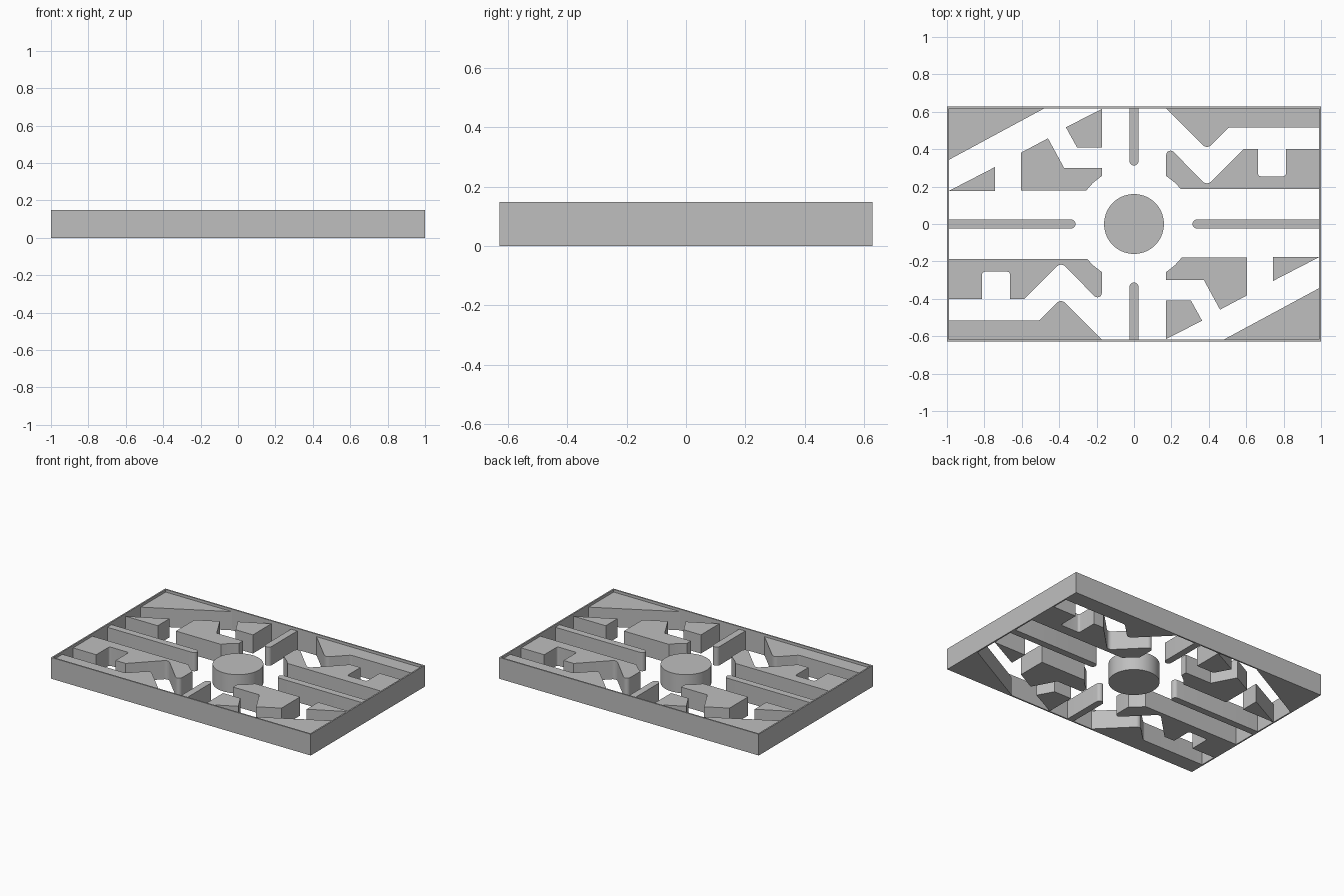
import bpy, bmesh, math
from mathutils import Vector

if "Cube" in bpy.data.objects:
    bpy.data.objects.remove(bpy.data.objects["Cube"])

HX, HY, H = 1.0, 0.628, 0.148      # outer half sizes and frame height
WX, WY = HX - 0.01, HY - 0.01      # inner faces of the wall
TOP = 0.13                         # top of the inner blocks

grey = bpy.data.materials.new("plain grey")
grey.use_nodes = True
colour = (0.52, 0.52, 0.52, 1)
grey.diffuse_color = colour
grey.node_tree.nodes["Principled BSDF"].inputs["Base Color"].default_value = colour


def finish(name, bm):
    bmesh.ops.recalc_face_normals(bm, faces=bm.faces)
    mesh = bpy.data.meshes.new(name)
    bm.to_mesh(mesh)
    bm.free()
    mesh.materials.append(grey)
    ob = bpy.data.objects.new(name, mesh)
    bpy.context.collection.objects.link(ob)
    bpy.ops.object.select_all(action='DESELECT')
    ob.select_set(True)
    bpy.context.view_layer.objects.active = ob
    bpy.ops.object.shade_smooth_by_angle(angle=math.radians(30))
    return ob


def rounded(points, steps=6):
    """Replace each corner (x, y, radius) by an arc; (x, y) stays sharp."""
    out = []
    for i, p in enumerate(points):
        c = Vector(p[:2])
        if len(p) == 2:
            out.append(c)
            continue
        a = (Vector(points[i - 1][:2]) - c).normalized()
        b = (Vector(points[(i + 1) % len(points)][:2]) - c).normalized()
        half = a.angle(b) / 2
        middle = c + (a + b).normalized() * p[2] / math.sin(half)
        start = c + a * p[2] / math.tan(half) - middle
        end = c + b * p[2] / math.tan(half) - middle
        sweep = start.angle_signed(end)
        for k in range(steps + 1):
            t = -sweep * k / steps
            out.append(middle + Vector((start.x * math.cos(t) - start.y * math.sin(t),
                                        start.x * math.sin(t) + start.y * math.cos(t))))
    return out


def block_pair(name, points):
    """Extruded outline plus its copy turned half round about the centre."""
    outline = rounded(points)
    for side, s in (("back", 1), ("front", -1)):
        bm = bmesh.new()
        face = bm.faces.new([bm.verts.new((s * p.x, s * p.y, 0)) for p in outline])
        ext = bmesh.ops.extrude_face_region(bm, geom=[face], use_keep_orig=True)
        top = [v for v in ext["geom"] if isinstance(v, bmesh.types.BMVert)]
        bmesh.ops.translate(bm, verts=top, vec=(0, 0, TOP))
        finish(f"{side}_{name}", bm)


# Thin rectangular frame, open above and below
bm = bmesh.new()
rings = [[bm.verts.new((sx * x, sy * y, z)) for sx, sy in ((-1, -1), (1, -1), (1, 1), (-1, 1))]
         for x, y, z in ((HX, HY, 0), (HX, HY, H), (WX, WY, H), (WX, WY, 0))]
for r in range(4):
    for k in range(4):
        n = (k + 1) % 4
        bm.faces.new((rings[r][k], rings[r][n], rings[r - 3][n], rings[r - 3][k]))
finish("outer_frame", bm)

# Round centre block
bm = bmesh.new()
bmesh.ops.create_cone(bm, cap_ends=True, segments=64, radius1=0.16, radius2=0.16, depth=TOP)
bmesh.ops.translate(bm, verts=bm.verts, vec=(0, 0, TOP / 2))
finish("centre_disc", bm)

# Dividing bars with round inner ends
B = 0.024
block_pair("long_bar", [(-WX, B), (-WX, -B), (-0.313, -B, B * 0.99), (-0.313, B, B * 0.99)])
block_pair("short_bar", [(B, WY), (-B, WY), (-B, 0.313, B * 0.99), (B, 0.313, B * 0.99)])

# Angular blocks
block_pair("corner_wedge", [(-WX, WY), (-WX, 0.343), (-0.48, WY)])
block_pair("small_wedge", [(-WX, 0.177), (-0.742, 0.177), (-0.742, 0.305)])
block_pair("kite_block", [(-0.364, 0.517), (-0.305, 0.41), (-0.172, 0.41), (-0.172, WY - 0.003)])
block_pair("hooked_block", [
    (-0.603, 0.178), (-0.257, 0.178), (-0.218, 0.221), (-0.172, 0.257),
    (-0.172, 0.3), (-0.374, 0.3), (-0.46, 0.458), (-0.603, 0.382)])

# Pointed edge block and the notched block that faces it
block_pair("pointed_block", [
    (0.172, WY), (0.39, 0.4, 0.03), (0.508, 0.517, 0.03), (WX, 0.517), (WX, WY)])
block_pair("notched_block", [
    (WX, 0.186), (0.252, 0.186), (0.216, 0.223), (0.172, 0.257),
    (0.172, 0.425, 0.023), (0.39, 0.205, 0.03), (0.585, 0.4), (0.663, 0.4),
    (0.663, 0.255, 0.015), (0.812, 0.255, 0.015), (0.812, 0.4), (WX, 0.4)])
